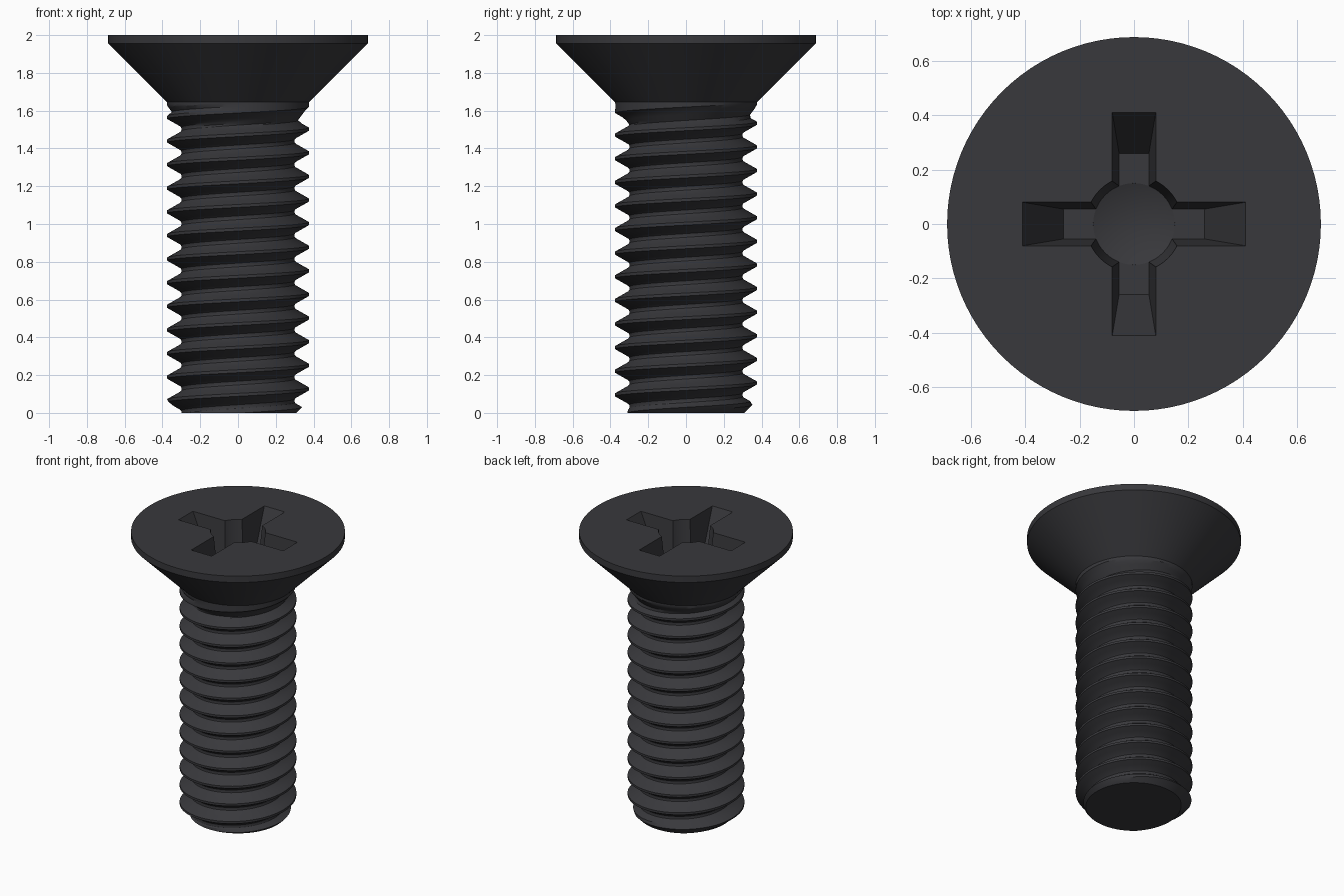
import bpy, bmesh, math

if "Cube" in bpy.data.objects:
    bpy.data.objects.remove(bpy.data.objects["Cube"])

PITCH, NECK, SEG = 0.125, 1.645, 96
CREST, ROOT = 0.375, 0.299
# half thread profile: (distance from crest in pitches, radius)
PROFILE = [(0.0, CREST), (0.0625, CREST), (0.37, 0.307), (0.42, 0.301), (0.5, ROOT)]


def thread_radius(z, angle):
    d = (z - 0.002) / PITCH - angle / math.tau
    d = abs(d - round(d))
    r = ROOT
    for (a, ra), (b, rb) in zip(PROFILE, PROFILE[1:]):
        if a <= d <= b:
            r = ra + (rb - ra) * (d - a) / (b - a)
            break
    r = max(r, ROOT + 0.75 * (z - 1.525))      # thread run-out under the head
    return min(r, 0.31 + z, CREST)             # chamfered tip


def new_object(name, bm):
    bmesh.ops.recalc_face_normals(bm, faces=bm.faces[:])
    mesh = bpy.data.meshes.new(name)
    bm.to_mesh(mesh)
    bm.free()
    obj = bpy.data.objects.new(name, mesh)
    bpy.context.collection.objects.link(obj)
    return obj


def boundary(bm, top):
    return [e for e in bm.edges if e.is_boundary and
            (e.verts[0].co.z > 1) == top]


# threaded shank: rows follow the helix and are clamped at both ends
offsets = [-0.43, -0.375, -0.22, -0.0625, 0.0625, 0.22, 0.37, 0.42, 0.5]
offsets = [-0.42, -0.37, -0.22, -0.0625, 0.0625, 0.22, 0.37, 0.42, 0.5]
rows = [k + o for k in range(-2, 15) for o in offsets]
bm = bmesh.new()
columns = []
for j in range(SEG + 1):
    a = math.tau * j / SEG
    col = []
    for t in rows:
        z = min(max(0.002 + PITCH * (t + a / math.tau), 0.0), NECK)
        r = thread_radius(z, a)
        col.append(bm.verts.new((r * math.cos(a), r * math.sin(a), z)))
    columns.append(col)
for c0, c1 in zip(columns, columns[1:]):
    for i in range(len(rows) - 1):
        bm.faces.new((c0[i], c1[i], c1[i + 1], c0[i + 1]))
bmesh.ops.remove_doubles(bm, verts=bm.verts[:], dist=1e-4)
bmesh.ops.contextual_create(bm, geom=boundary(bm, False))

# countersunk head grown from the top ring
for radius, z in ((0.687, 1.955), (0.687, 2.0)):
    res = bmesh.ops.extrude_edge_only(bm, edges=boundary(bm, True))
    for v in [g for g in res["geom"] if isinstance(g, bmesh.types.BMVert)]:
        s = radius / math.hypot(v.co.x, v.co.y)
        v.co = (v.co.x * s, v.co.y * s, z)
bmesh.ops.contextual_create(bm, geom=boundary(bm, True))
screw = new_object("countersunk_screw", bm)


# cross recess: two tapered bars and a pointed centre bore
def loft(name, rings, tip=None):
    bm = bmesh.new()
    loops = [[bm.verts.new(p) for p in ring] for ring in rings]
    n = len(loops[0])
    for l0, l1 in zip(loops, loops[1:]):
        for i in range(n):
            bm.faces.new((l0[i], l0[(i + 1) % n], l1[(i + 1) % n], l1[i]))
    bm.faces.new(loops[0])
    if tip is None:
        bm.faces.new(loops[-1])
    else:
        end = bm.verts.new(tip)
        for i in range(n):
            bm.faces.new((loops[-1][i], loops[-1][(i + 1) % n], end))
    return new_object(name, bm)


def rect(hx, hy, z):
    return [(hx, hy, z), (-hx, hy, z), (-hx, -hy, z), (hx, -hy, z)]


def circle(r, z, n=48):
    return [(r * math.cos(math.tau * i / n), r * math.sin(math.tau * i / n), z)
            for i in range(n)]


FLOOR = 1.70
cutters = [
    loft("slot_cutter_x", [rect(0.425, 0.0825, 2.03), rect(0.26, 0.055, FLOOR)]),
    loft("slot_cutter_y", [rect(0.0825, 0.425, 2.03), rect(0.055, 0.26, FLOOR)]),
    loft("bore_cutter", [circle(0.18, 2.03), circle(0.15, FLOOR - 0.001)],
         (0, 0, FLOOR - 0.06)),
]
bpy.context.view_layer.objects.active = screw
screw.select_set(True)
for cutter in cutters:
    cutter.hide_render = True
    mod = screw.modifiers.new("recess", "BOOLEAN")
    mod.operation, mod.solver, mod.object = "DIFFERENCE", "EXACT", cutter
    bpy.ops.object.modifier_apply(modifier=mod.name)
for cutter in cutters:
    bpy.data.objects.remove(cutter)

# black finish
black = bpy.data.materials.new("black_finish")
black.diffuse_color = (0.04, 0.04, 0.045, 1)
black.use_nodes = True
black.node_tree.nodes["Principled BSDF"].inputs["Base Color"].default_value = black.diffuse_color
screw.data.materials.clear()
screw.data.materials.append(black)
bpy.ops.object.shade_smooth_by_angle(angle=math.radians(30))
